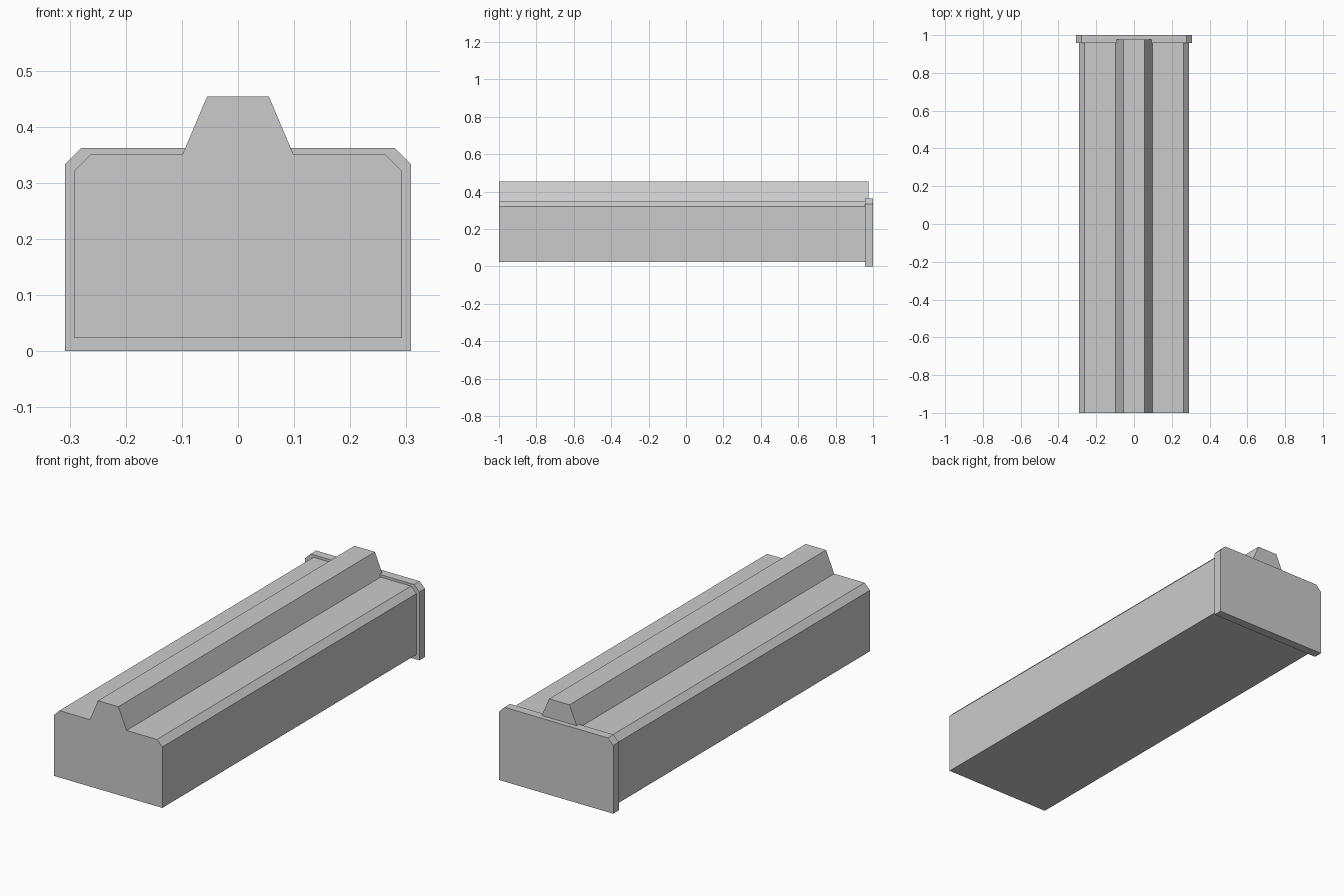
import bpy
import bmesh

cube = bpy.data.objects.get("Cube")
if cube:
    bpy.data.objects.remove(cube, do_unlink=True)

# Single plain grey
grey = bpy.data.materials.new("plain_grey")
grey.use_nodes = True
color = (0.6, 0.6, 0.6, 1)
grey.diffuse_color = color
grey.node_tree.nodes["Principled BSDF"].inputs["Base Color"].default_value = color


def extrude_profile(name, half, y0, y1):
    """Mirror a half profile of (x, z) points about x = 0 and extrude it along y."""
    outline = half + [(-x, z) for x, z in reversed(half)]
    bm = bmesh.new()
    face = bm.faces.new([bm.verts.new((x, y0, z)) for x, z in outline])
    ext = bmesh.ops.extrude_face_region(bm, geom=[face], use_keep_orig=True)
    moved = [v for v in ext["geom"] if isinstance(v, bmesh.types.BMVert)]
    bmesh.ops.translate(bm, verts=moved, vec=(0, y1 - y0, 0))
    bmesh.ops.recalc_face_normals(bm, faces=bm.faces)
    mesh = bpy.data.meshes.new(name)
    bm.to_mesh(mesh)
    bm.free()
    mesh.materials.append(grey)
    obj = bpy.data.objects.new(name, mesh)
    bpy.context.collection.objects.link(obj)
    return obj


# Long bar with chamfered shoulders and a tapered ridge, its rear set into the plate
extrude_profile("ridged_bar", [
    (0.292, 0.024), (0.292, 0.321), (0.263, 0.35),
    (0.099, 0.35), (0.055, 0.454)], -1, 0.976)

# Slightly larger plate closing the rear end
extrude_profile("end_plate", [
    (0.308, 0), (0.308, 0.333), (0.279, 0.362)], 0.957, 1)
